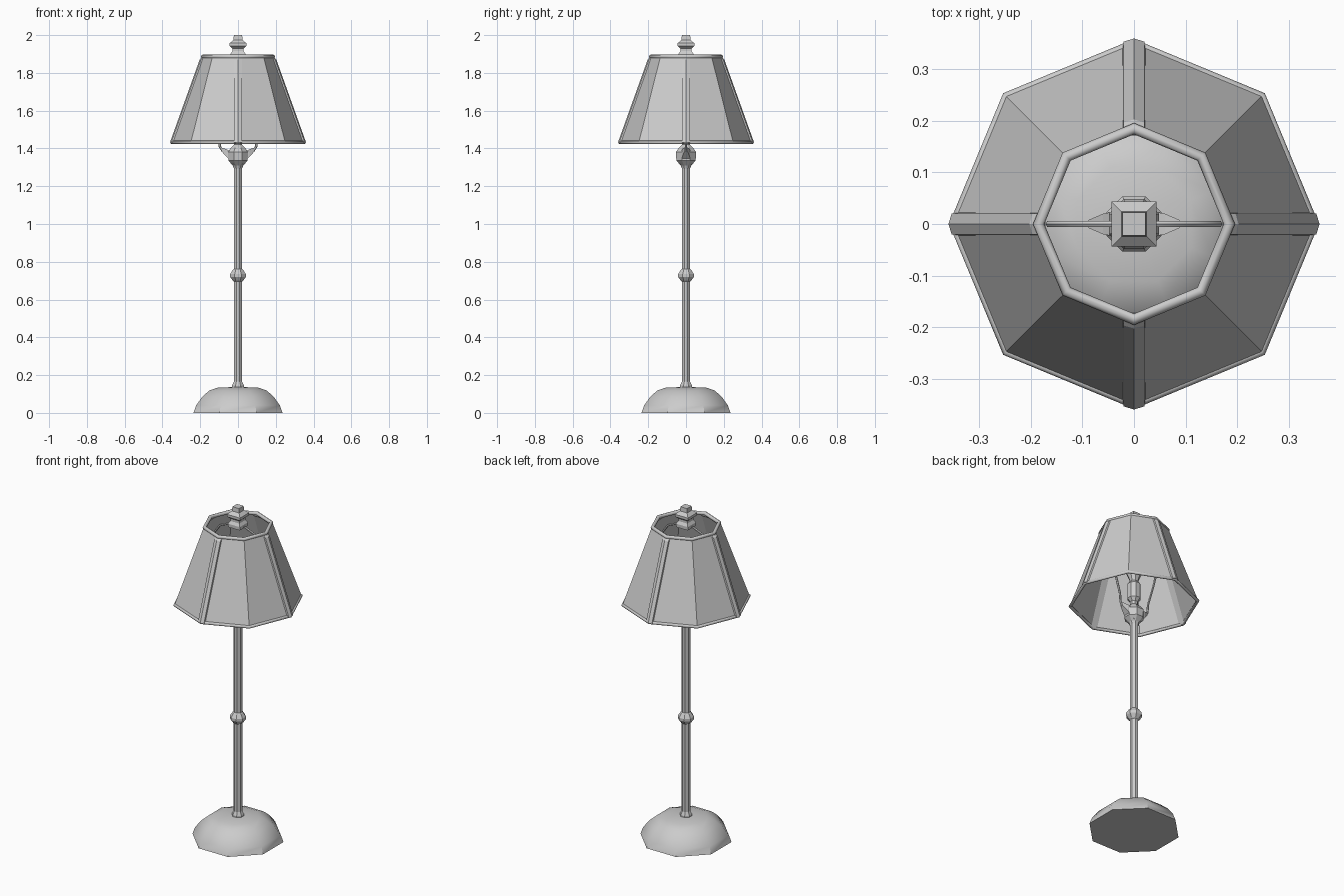
import bpy, bmesh, math
from mathutils import Vector, Matrix

cube = bpy.data.objects.get("Cube")
if cube:
    bpy.data.objects.remove(cube, do_unlink=True)

grey = bpy.data.materials.new("plain grey")
grey.use_nodes = True
grey.diffuse_color = (0.6, 0.6, 0.6, 1)
grey.node_tree.nodes["Principled BSDF"].inputs["Base Color"].default_value = grey.diffuse_color


def finish(name, bm, smooth=None):
    bmesh.ops.recalc_face_normals(bm, faces=bm.faces)
    mesh = bpy.data.meshes.new(name)
    bm.to_mesh(mesh)
    bm.free()
    obj = bpy.data.objects.new(name, mesh)
    bpy.context.collection.objects.link(obj)
    mesh.materials.append(grey)
    if smooth:
        bpy.ops.object.select_all(action='DESELECT')
        obj.select_set(True)
        bpy.context.view_layer.objects.active = obj
        bpy.ops.object.shade_smooth_by_angle(angle=math.radians(smooth))
    return obj


def bridge(bm, rings, caps=True, loop=False):
    """Join successive vertex rings with quads."""
    pairs = list(zip(rings, rings[1:])) + ([(rings[-1], rings[0])] if loop else [])
    for a, b in pairs:
        for i in range(len(a)):
            j = (i + 1) % len(a)
            bm.faces.new((a[i], a[j], b[j], b[i]))
    if caps and not loop:
        bm.faces.new(rings[0])
        bm.faces.new(rings[-1])


def lathe(name, profile, sides=8, turn=0.5, caps=True, loop=False, smooth=None):
    """Turn a (radius, height) profile; turn is a fraction of one side."""
    bm = bmesh.new()
    step = math.tau / sides
    rings = [[bm.verts.new((r * math.cos((i + turn) * step),
                            r * math.sin((i + turn) * step), z))
              for i in range(sides)] for r, z in profile]
    bridge(bm, rings, caps, loop)
    return finish(name, bm, smooth)


def rim(name, radius, height, thick):
    """Eight-sided ring with a round section."""
    section = [(radius + thick * math.cos(k * math.tau / 8),
                height + thick * math.sin(k * math.tau / 8)) for k in range(8)]
    return lathe(name, section, turn=0, loop=True, smooth=50)


# Base and stem
lathe("base", [(0.255, 0), (0.24, 0.04), (0.205, 0.085), (0.165, 0.118),
               (0.12, 0.133), (0.03, 0.137)], smooth=40)
lathe("stem_collar", [(0.034, 0.13), (0.034, 0.145), (0.024, 0.165)])
lathe("stem", [(0.024, 0.13), (0.024, 1.32)])
lathe("stem_knob", [(0.024, 0.695), (0.03, 0.7), (0.045, 0.72), (0.045, 0.735),
                    (0.03, 0.757), (0.024, 0.762)])

# Socket and bulb
lathe("socket", [(0.024, 1.295), (0.03, 1.31), (0.055, 1.335), (0.058, 1.38),
                 (0.04, 1.405), (0.022, 1.42), (0.022, 1.44), (0.038, 1.46),
                 (0.038, 1.55), (0.022, 1.57)])
lathe("bulb", [(0.022, 1.565), (0.03, 1.59), (0.052, 1.64), (0.052, 1.68),
               (0.035, 1.72), (0.012, 1.735)], smooth=40)

# Harp saddle arms: tapered wings on both sides of the socket
for side, label in ((1, "left"), (-1, "right")):
    bm = bmesh.new()
    rings = []
    for x, z, w, h in ((0.02, 1.345, 0.028, 0.032), (0.06, 1.375, 0.02, 0.02),
                       (0.088, 1.395, 0.008, 0.01)):
        rings.append([bm.verts.new((side * x, w * a, z + h * b))
                      for a, b in ((-1, -1), (1, -1), (1, 1), (-1, 1))])
    bridge(bm, rings)
    finish(label + "_saddle_arm", bm)

# Harp: one bent wire around the bulb
half = [(0.08, 1.385), (0.096, 1.41), (0.1, 1.46), (0.135, 1.58), (0.165, 1.7),
        (0.165, 1.79), (0.12, 1.855), (0.05, 1.885)]
path = half + [(-x, z) for x, z in reversed(half)]
bm = bmesh.new()
rings = []
for i, (x, z) in enumerate(path):
    a, b = path[max(i - 1, 0)], path[min(i + 1, len(path) - 1)]
    along = Vector((b[0] - a[0], 0, b[1] - a[1])).normalized()
    across = along.cross(Vector((0, 1, 0)))
    rings.append([bm.verts.new(Vector((x, 0, z)) + 0.0065 * (
        across * math.cos(k * math.tau / 6) + Vector((0, math.sin(k * math.tau / 6), 0))))
        for k in range(6)])
bridge(bm, rings)
finish("harp", bm, smooth=50)

# Square finial
q = math.sqrt(2)
lathe("finial", [(r * q, z) for r, z in
                 ((0.04, 1.88), (0.04, 1.9), (0.03, 1.915), (0.03, 1.93), (0.044, 1.942),
                  (0.044, 1.957), (0.024, 1.975), (0.022, 2.0))], sides=4)

# Shade panels, rims and ribs
shade = lathe("shade", [(0.354, 1.43), (0.19, 1.89)], turn=0, caps=False)
wall = shade.modifiers.new("thickness", 'SOLIDIFY')
wall.thickness = 0.006
rim("shade_bottom_rim", 0.35, 1.432, 0.009)
rim("shade_top_rim", 0.185, 1.886, 0.011)

section = [(-0.023, -0.012), (-0.02, 0.001), (0, 0.007), (0.02, 0.001), (0.023, -0.012)]
for i, label in enumerate(("left", "back", "right", "front")):
    bm = bmesh.new()
    rings = [[bm.verts.new((r + out, side, z + out * 0.36)) for side, out in section]
             for r, z in ((0.353, 1.43), (0.196, 1.868), (0.184, 1.88))]
    bridge(bm, rings)
    bmesh.ops.transform(bm, matrix=Matrix.Rotation(i * math.pi / 2, 4, 'Z'), verts=bm.verts)
    finish(label + "_shade_rib", bm)
